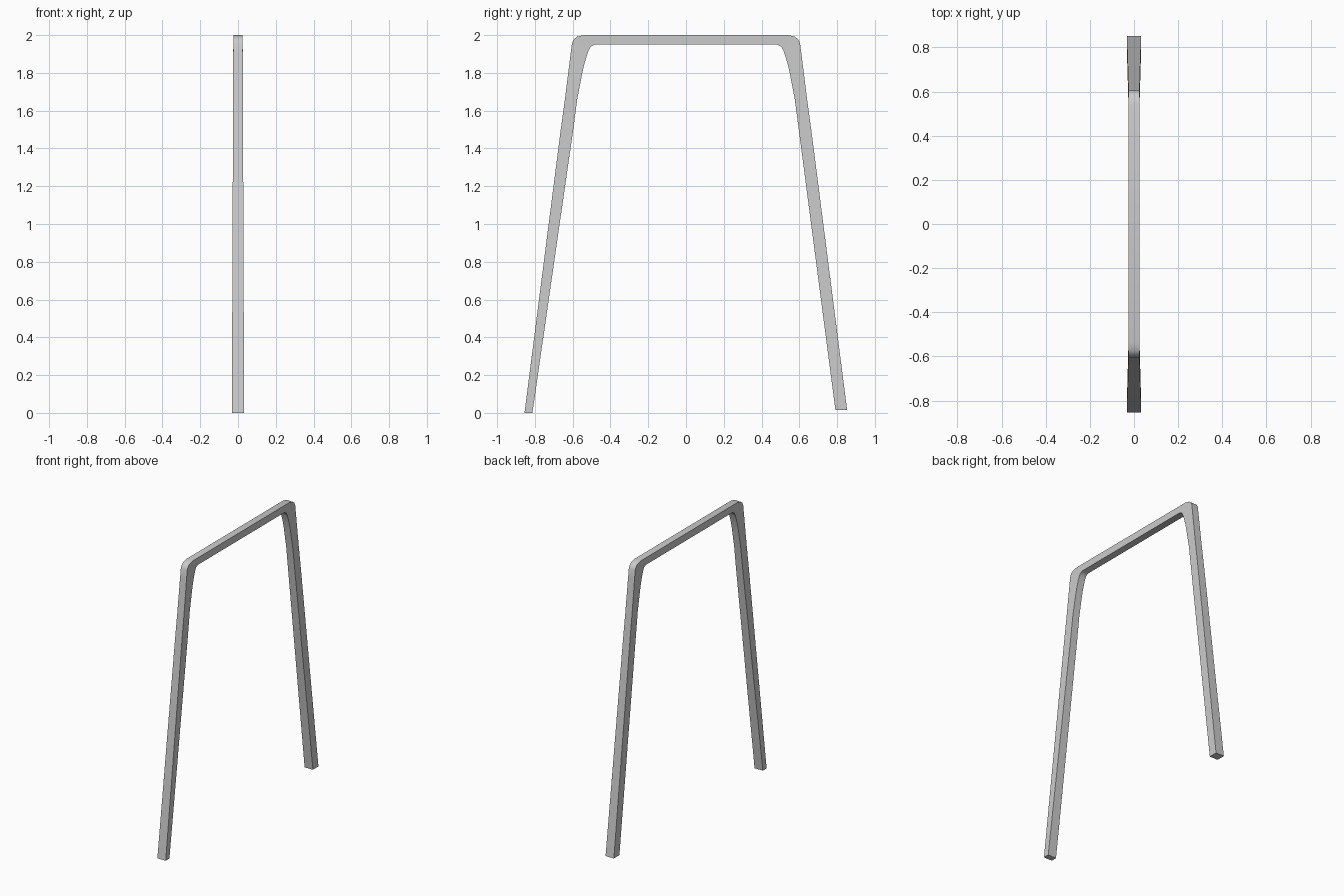
import bpy, bmesh, math

if "Cube" in bpy.data.objects:
    bpy.data.objects.remove(bpy.data.objects["Cube"])

# Half profile in (y, z): matching outer and inner points from leg top to crossbar
OUTER = [(0.663, 1.5), (0.641, 1.66), (0.621, 1.82), (0.611, 1.90), (0.604, 1.955),
         (0.594, 1.978), (0.575, 1.992), (0.54, 2.0)]
INNER = [(0.597, 1.5), (0.576, 1.66), (0.549, 1.80), (0.540, 1.84), (0.527, 1.885),
         (0.515, 1.92), (0.503, 1.94), (0.483, 1.95)]

def half(side, foot_outer, foot_inner):
    """Outer/inner pairs for one leg, foot first."""
    pairs = [(foot_outer, foot_inner)] + list(zip(OUTER, INNER))
    return [((side * o[0], o[1]), (side * i[0], i[1])) for o, i in pairs]

# The two feet are cut slightly differently
left = half(-1, (0.855, 0.0), (0.813, 0.0))
right = half(1, (0.853, 0.015), (0.791, 0.015))
path = left + right[::-1]

def half_width(z):
    """The bar flares gently toward the feet."""
    return 0.025 + 0.0075 * (1 - min(z, 1.95) / 1.95)

# Rings of four corners bridged along the frame
bm = bmesh.new()
rings = []
for o, i in path:
    rings.append([bm.verts.new((s * half_width(p[1]), p[0], p[1]))
                  for s, p in ((-1, o), (1, o), (1, i), (-1, i))])
for a, b in zip(rings, rings[1:]):
    for k in range(4):
        n = (k + 1) % 4
        bm.faces.new((a[k], a[n], b[n], b[k]))
bm.faces.new(rings[0])
bm.faces.new(rings[-1])
bmesh.ops.recalc_face_normals(bm, faces=bm.faces)

mesh = bpy.data.meshes.new("arched_frame")
bm.to_mesh(mesh)
bm.free()
frame = bpy.data.objects.new("arched_frame", mesh)
bpy.context.collection.objects.link(frame)

# Smooth bends, sharp long edges
bpy.context.view_layer.objects.active = frame
frame.select_set(True)
bpy.ops.object.shade_smooth_by_angle(angle=math.radians(40))
